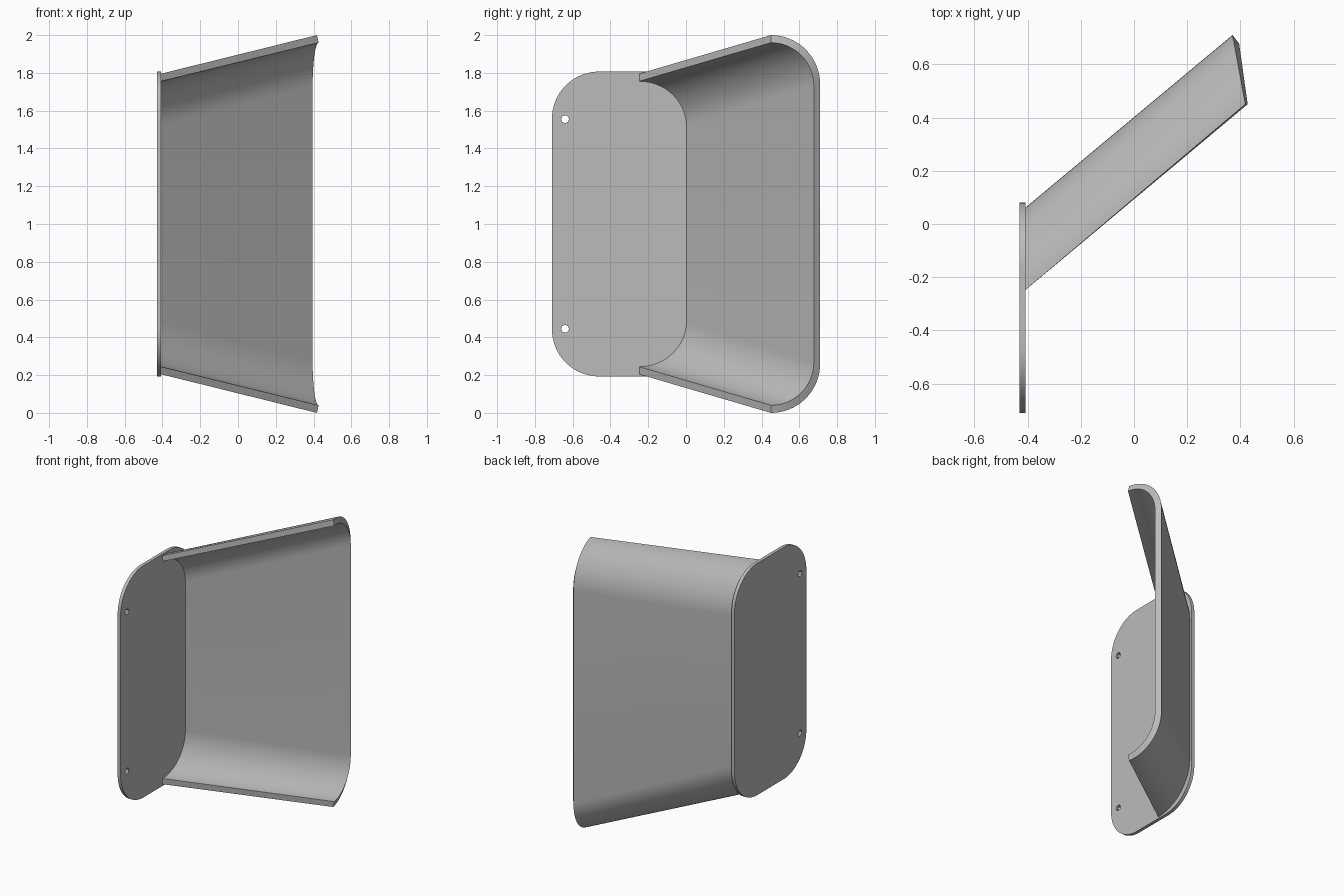
import bpy, bmesh
from math import sin, cos, pi, radians

cube = bpy.data.objects.get("Cube")
if cube:
    bpy.data.objects.remove(cube, do_unlink=True)

grey = bpy.data.materials.new("light grey metal")
grey.use_nodes = True
grey.diffuse_color = (0.5, 0.5, 0.5, 1)
grey.node_tree.nodes["Principled BSDF"].inputs["Base Color"].default_value = grey.diffuse_color

MID_Z = 1.0
STEPS = 16


def finish(name, bm):
    """Turn a bmesh into a shaded object."""
    bmesh.ops.recalc_face_normals(bm, faces=bm.faces)
    mesh = bpy.data.meshes.new(name)
    bm.to_mesh(mesh)
    bm.free()
    mesh.materials.append(grey)
    obj = bpy.data.objects.new(name, mesh)
    bpy.context.collection.objects.link(obj)
    bpy.ops.object.select_all(action='DESELECT')
    obj.select_set(True)
    bpy.context.view_layer.objects.active = obj
    bpy.ops.object.shade_smooth_by_angle(angle=radians(30))


def arc(cy, cz, ry, rz, start, end, steps=STEPS):
    angles = [start + (end - start) * i / steps for i in range(steps + 1)]
    return [(cy + ry * cos(a), cz + rz * sin(a)) for a in angles]


# Mounting plate: rounded rectangle with two screw holes
def mounting_plate(x0, x1, y0, y1, half_height, radius):
    bm = bmesh.new()
    cy, half_width = (y0 + y1) / 2, (y1 - y0) / 2
    outline = []
    for k, (sy, sz) in enumerate([(1, 1), (-1, 1), (-1, -1), (1, -1)]):
        outline += arc(cy + sy * (half_width - radius), MID_Z + sz * (half_height - radius),
                       radius, radius, k * pi / 2, (k + 1) * pi / 2)
    holes = [arc(-0.64, MID_Z + s * 0.555, 0.021, 0.021, 0, 2 * pi, 8)[:-1] for s in (-1, 1)]
    edges = []
    for loop in [outline] + holes:
        verts = [bm.verts.new((x0, y, z)) for y, z in loop]
        edges += [bm.edges.new((verts[i - 1], verts[i])) for i in range(len(verts))]
    bmesh.ops.triangle_fill(bm, edges=edges, use_beauty=True, normal=(1, 0, 0))
    result = bmesh.ops.extrude_face_region(bm, geom=bm.faces[:], use_keep_orig=True)
    moved = [g for g in result["geom"] if isinstance(g, bmesh.types.BMVert)]
    bmesh.ops.translate(bm, verts=moved, vec=(x1 - x0, 0, 0))
    finish("mounting_plate", bm)


# Flared shield: U-shaped sections lofted from the plate to the slanted free end
def u_section(tip, depth, half_height, drop, x_tip, x_mid):
    upper = arc(tip, MID_Z + half_height - drop, depth, drop, pi / 2, 0)
    lower = [(y, 2 * MID_Z - z) for y, z in reversed(upper)]
    return [(x_tip + (x_mid - x_tip) * (y - tip) / depth, y, z) for y, z in upper + lower]


def shield():
    bm = bmesh.new()
    sections = [
        u_section(-0.25, 0.25, 0.755, 0.24, -0.41, -0.41),   # inner, at plate
        u_section(0.45, 0.227, 0.96, 0.23, 0.427, 0.395),    # inner, free end
        u_section(0.45, 0.26, 1.0, 0.26, 0.418, 0.37),       # outer, free end
        u_section(-0.25, 0.31, 0.795, 0.28, -0.41, -0.41),   # outer, at plate
    ]
    rows = [[bm.verts.new(p) for p in s] for s in sections]
    for k in range(4):
        a, b = rows[k], rows[(k + 1) % 4]
        for i in range(len(a) - 1):
            bm.faces.new((a[i], a[i + 1], b[i + 1], b[i]))
    for i in (0, -1):
        bm.faces.new([r[i] for r in rows])
    finish("flared_shield", bm)


mounting_plate(-0.43, -0.407, -0.71, 0.08, 0.807, 0.25)
shield()
